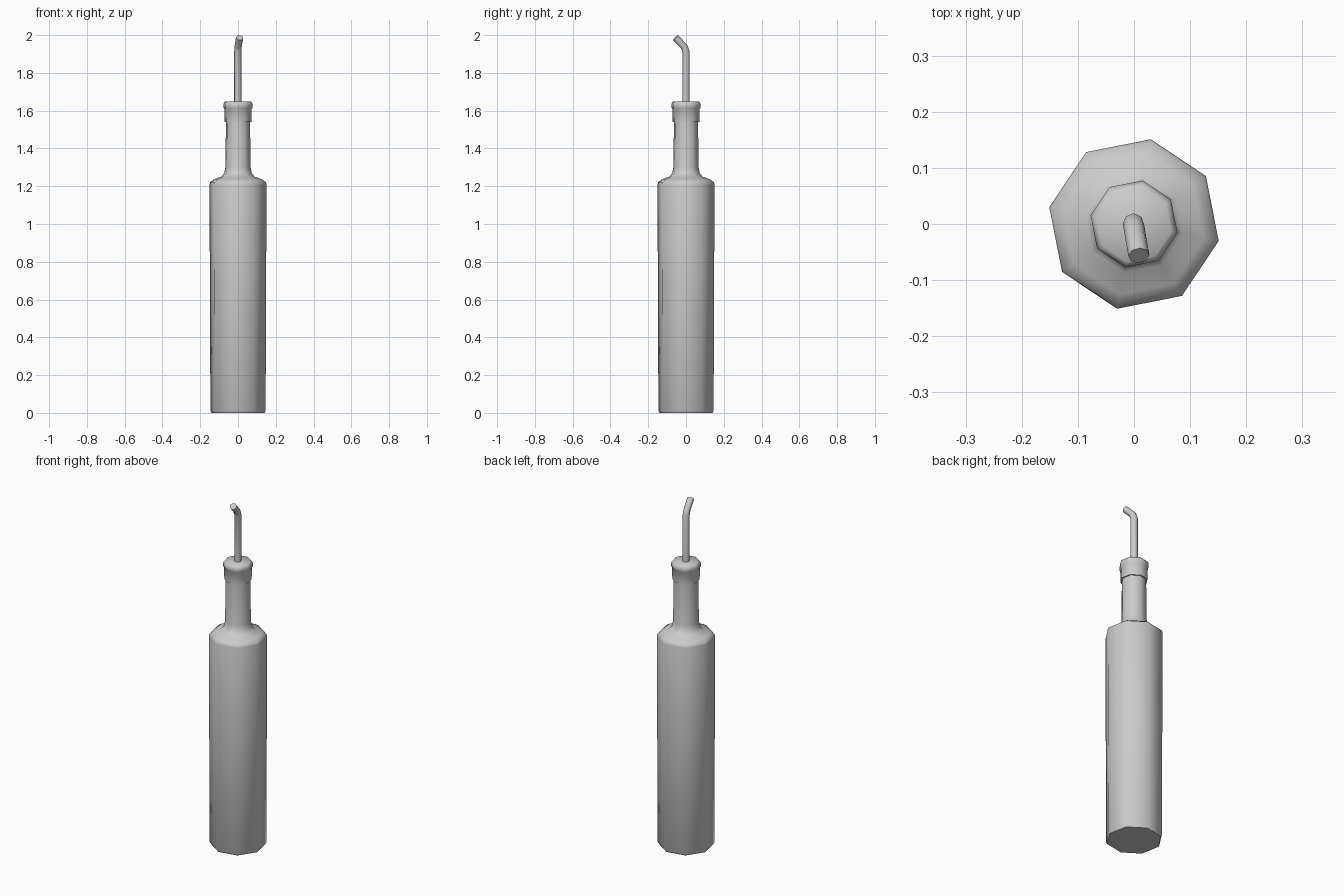
import bpy, bmesh, math
from mathutils import Vector

if "Cube" in bpy.data.objects:
    bpy.data.objects.remove(bpy.data.objects["Cube"])

SIDES = 8
TURN = math.radians(-11.3)


def build(name, rings):
    """Skin a stack of vertex rings and close both ends."""
    bm = bmesh.new()
    loops = [[bm.verts.new(p) for p in ring] for ring in rings]
    for a, b in zip(loops, loops[1:]):
        for i in range(SIDES):
            j = (i + 1) % SIDES
            bm.faces.new((a[i], a[j], b[j], b[i]))
    bm.faces.new(loops[0])
    bm.faces.new(loops[-1])
    bmesh.ops.recalc_face_normals(bm, faces=bm.faces)
    mesh = bpy.data.meshes.new(name)
    bm.to_mesh(mesh)
    bm.free()
    obj = bpy.data.objects.new(name, mesh)
    bpy.context.collection.objects.link(obj)
    bpy.ops.object.select_all(action='DESELECT')
    obj.select_set(True)
    bpy.context.view_layer.objects.active = obj
    bpy.ops.object.shade_smooth_by_angle(angle=math.radians(50))
    return obj


def ring(center, u, v, radius):
    angles = [TURN + math.tau * i / SIDES for i in range(SIDES)]
    return [center + radius * (math.cos(a) * u + math.sin(a) * v) for a in angles]


def lathe(name, profile):
    x, y = Vector((1, 0, 0)), Vector((0, 1, 0))
    return build(name, [ring(Vector((0, 0, z)), x, y, r) for r, z in profile])


# Bottle body, shoulder and neck
lathe("bottle", [(0.143, 0), (0.149, 0.01), (0.154, 1.21), (0.150, 1.222),
                 (0.128, 1.237), (0.088, 1.252), (0.074, 1.27),
                 (0.068, 1.30), (0.065, 1.55)])

# Stopper collar with a rounded lip
lathe("stopper", [(0.072, 1.54), (0.074, 1.608), (0.078, 1.615),
                  (0.079, 1.628), (0.076, 1.641), (0.068, 1.648)])

# Pouring spout, bent forward at the tip
forward = Vector((0.17, -0.985, 0)).normalized()
side = Vector((0, 0, 1)).cross(forward)
path = [(0, 1.635, 0), (0, 1.915, 0), (0.011, 1.94, 25), (0.057, 1.9865, 46)]
spout = []
for s, z, tilt in path:
    t = math.radians(tilt)
    v = forward * math.cos(t) - Vector((0, 0, math.sin(t)))
    spout.append(ring(Vector((-0.001, 0, z)) + forward * s, v, side, 0.019))
build("spout", spout)
